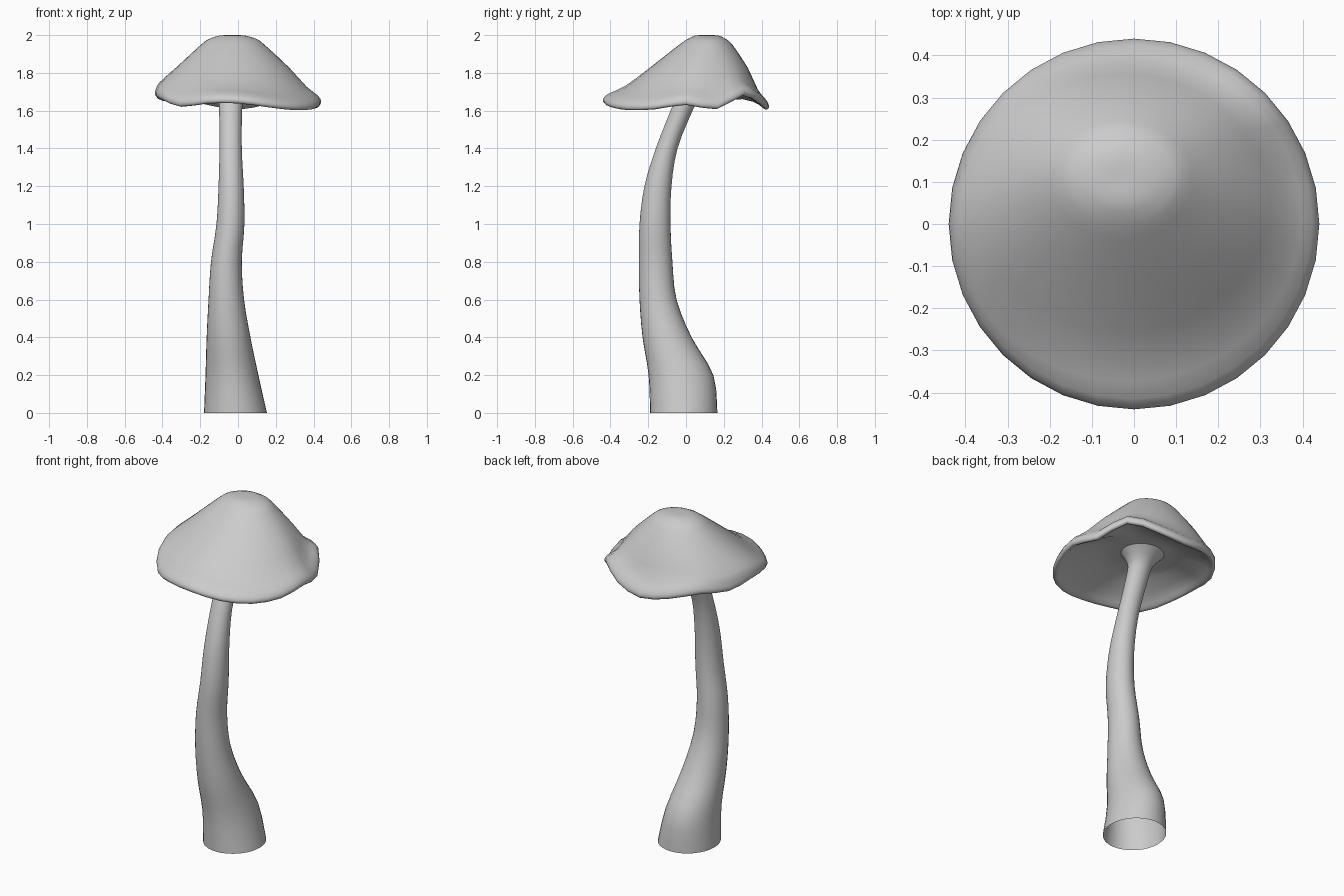
import bpy, bmesh, math

if "Cube" in bpy.data.objects:
    bpy.data.objects.remove(bpy.data.objects["Cube"])

SIDES = 32


def catmull(p, q, r, s, t):
    return 0.5 * (2 * q + (r - p) * t + (2 * p - 5 * q + 4 * r - s) * t * t
                  + (3 * q - p - 3 * r + s) * t ** 3)


def smooth_rows(rows, steps):
    """Insert in-between sections along a list of section parameters."""
    out = []
    for i in range(len(rows) - 1):
        four = [rows[max(i - 1, 0)], rows[i], rows[i + 1], rows[min(i + 2, len(rows) - 1)]]
        for k in range(steps):
            out.append([catmull(*vals, k / steps) for vals in zip(*four)])
    return out + [list(rows[-1])]


# Height of the wavy cap rim every 22.5 degrees, from +x towards +y
RIM = [1.63, 1.607, 1.68, 1.635, 1.605, 1.63, 1.66, 1.65,
       1.672, 1.655, 1.62, 1.637, 1.638, 1.617, 1.602, 1.607]
RIM_MEAN = 1.635


def rim_wave(a):
    u = (a / math.tau * 16) % 16
    i = int(u)
    return catmull(*[RIM[(i + k) % 16] for k in (-1, 0, 1, 2)], u - i) - RIM_MEAN


def loft(name, rows, steps, cap_first=False):
    """Each row: centre x, centre y, radius x, radius y, z, rim wave amount."""
    bm = bmesh.new()
    rings = []
    for cx, cy, rx, ry, z, w in smooth_rows(rows, steps):
        ring = []
        for i in range(SIDES):
            a = math.tau * i / SIDES
            ring.append(bm.verts.new((cx + rx * math.cos(a), cy + ry * math.sin(a),
                                      z + w * rim_wave(a))))
        rings.append(ring)
    for lo, hi in zip(rings, rings[1:]):
        for i in range(SIDES):
            j = (i + 1) % SIDES
            bm.faces.new((lo[i], lo[j], hi[j], hi[i]))
    if cap_first:
        bm.faces.new(rings[0])
    bmesh.ops.recalc_face_normals(bm, faces=bm.faces)
    mesh = bpy.data.meshes.new(name)
    bm.to_mesh(mesh)
    bm.free()
    mesh.shade_smooth()
    obj = bpy.data.objects.new(name, mesh)
    bpy.context.collection.objects.link(obj)
    return obj


# Bent stem, open at the foot and flaring into the cap: z, x min, x max, y min, y max
stem = [(0, -.18, .153, -.19, .166), (.2, -.172, .108, -.198, .145),
        (.4, -.166, .066, -.23, .03), (.6, -.156, .032, -.246, -.05),
        (.8, -.143, .02, -.25, -.072), (1.0, -.114, .034, -.246, -.082),
        (1.2, -.103, .03, -.22, -.077), (1.4, -.098, .02, -.16, -.045),
        (1.6, -.1, .022, -.082, .035), (1.68, -.108, .035, -.057, .078),
        (1.74, -.16, .09, -.085, .145)]
loft("stem", [((a + b) / 2, (c + d) / 2, (b - a) / 2, (d - c) / 2, z, 0)
              for z, a, b, c, d in stem], 3)

# Leaning cap from crown to rolled rim, then back along the underside
cap = [(-.03, .11, .01, .01, 2.0, 0), (-.03, .11, .065, .06, 1.998, 0),
       (-.027, .11, .125, .1, 1.98, 0), (-.028, .105, .167, .14, 1.95, 0),
       (-.025, .07, .295, .258, 1.83, .15), (-.025, .03, .388, .35, 1.73, .6),
       (-.005, .005, .428, .42, 1.685, .95), (0, 0, .44, .44, 1.655, 1),
       (0, 0, .432, .432, 1.637, 1), (0, 0, .412, .412, 1.64, 1),
       (0, .005, .375, .37, 1.668, .9), (-.01, .015, .29, .285, 1.705, .5),
       (-.025, .025, .2, .19, 1.735, .1), (-.035, .03, .12, .11, 1.735, 0)]
loft("cap", cap, 2, cap_first=True)
